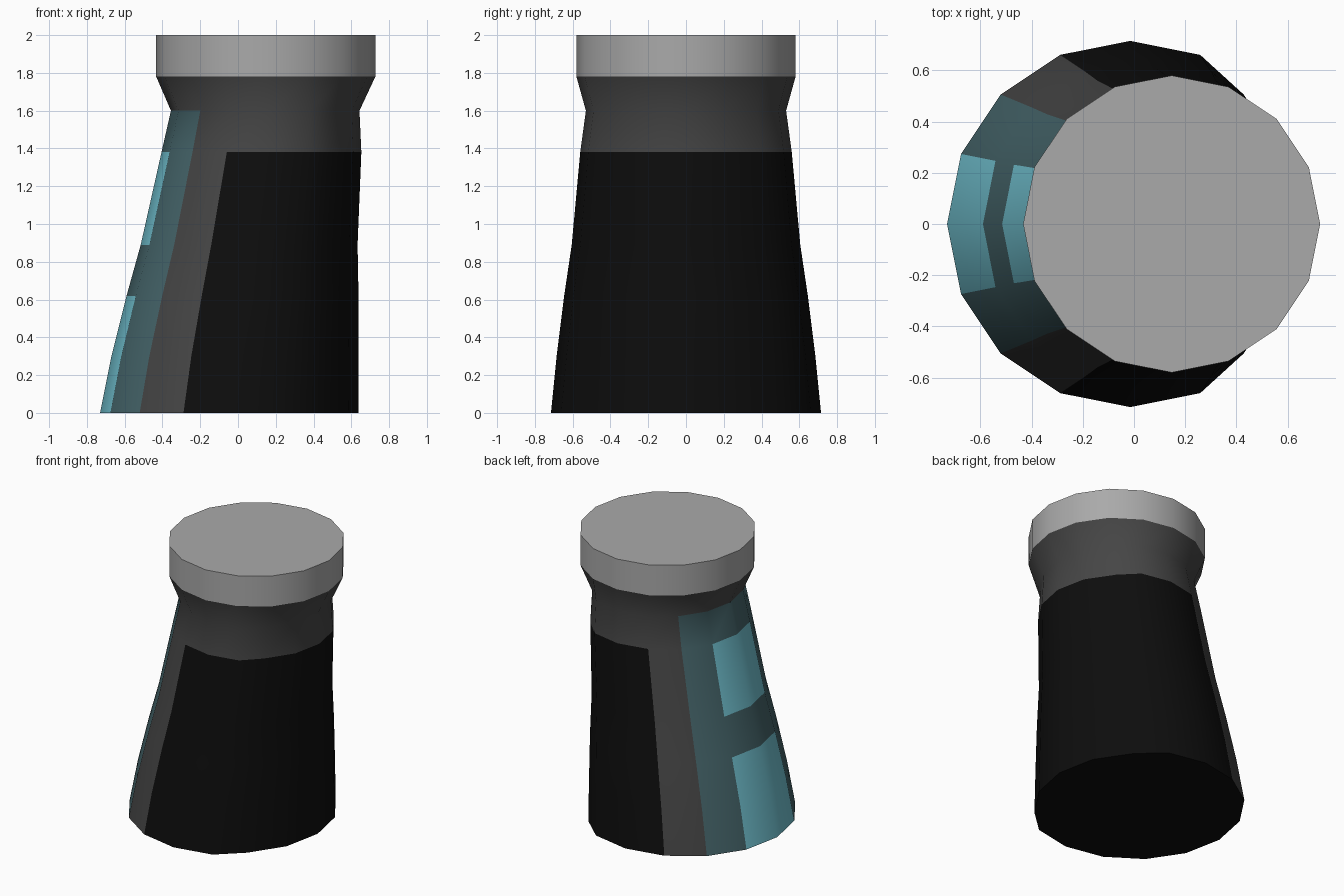
import bpy, bmesh
from math import cos, sin, tau

if "Cube" in bpy.data.objects:
    bpy.data.objects.remove(bpy.data.objects["Cube"])

SIDES = 16
# (height, centre x, radius) of each ring of the leaning body
BODY = [(0, -.015, .715), (.3, .015, .685), (.62, .055, .645), (.89, .09, .605),
        (1.38, .155, .56), (1.6, .175, .53), (1.78, .147, .58)]
CAP = [(1.78, .147, .58), (2, .147, .58)]


def material(name, rgb):
    mat = bpy.data.materials.new(name)
    mat.diffuse_color = (*rgb, 1)
    mat.use_nodes = True
    mat.node_tree.nodes["Principled BSDF"].inputs["Base Color"].default_value = mat.diffuse_color
    return mat


def loft(name, rings, pick, mats=(), flat_back=False, bottom=False, top=False):
    """Skin a stack of 16-sided rings; pick(row, side) gives the material index."""
    bm = bmesh.new()
    loops = []
    for z, cx, r in rings:
        loop = []
        for i in range(SIDES):
            a = tau * i / SIDES
            # the +x side of the body is pushed in slightly
            push = .062 if flat_back and z < 1.7 and cos(a) > .7 else 0
            loop.append(bm.verts.new((cx + r * cos(a) - push, r * sin(a), z)))
        loops.append(loop)
    for row, (lo, hi) in enumerate(zip(loops, loops[1:])):
        for i in range(SIDES):
            j = (i + 1) % SIDES
            bm.faces.new((lo[i], lo[j], hi[j], hi[i])).material_index = pick(row, i)
    if bottom:
        bm.faces.new(loops[0][::-1])
    if top:
        bm.faces.new(loops[-1])
    mesh = bpy.data.meshes.new(name)
    bm.to_mesh(mesh)
    bm.free()
    for m in mats:
        mesh.materials.append(m)
    obj = bpy.data.objects.new(name, mesh)
    bpy.context.collection.objects.link(obj)
    bpy.ops.object.select_all(action='DESELECT')
    obj.select_set(True)
    bpy.context.view_layer.objects.active = obj
    bpy.ops.object.shade_smooth_by_angle(angle=.6)
    return obj


def body_paint(row, side):
    steps = min(abs(side - 7), abs(side - 8))   # faces away from the -x line
    if row == 5:
        return 1                                # flared neck
    if steps == 0 and row in (0, 1, 3):
        return 3                                # bright windows
    if steps <= 1:
        return 2                                # window surround
    if steps == 2 or row == 4:
        return 1                                # dark frame
    return 0                                    # black shell


# Leaning body with painted window strip
loft("body", BODY, body_paint,
     [material("black", (.004, .004, .004)), material("dark_grey", (.06, .06, .06)),
      material("dark_teal", (.06, .13, .145)), material("bright_teal", (.17, .55, .65))],
     flat_back=True, bottom=True)

# Straight light grey cap
loft("cap", CAP, lambda row, side: 0,
     [material("light_grey", (.4, .4, .4))], top=True)
